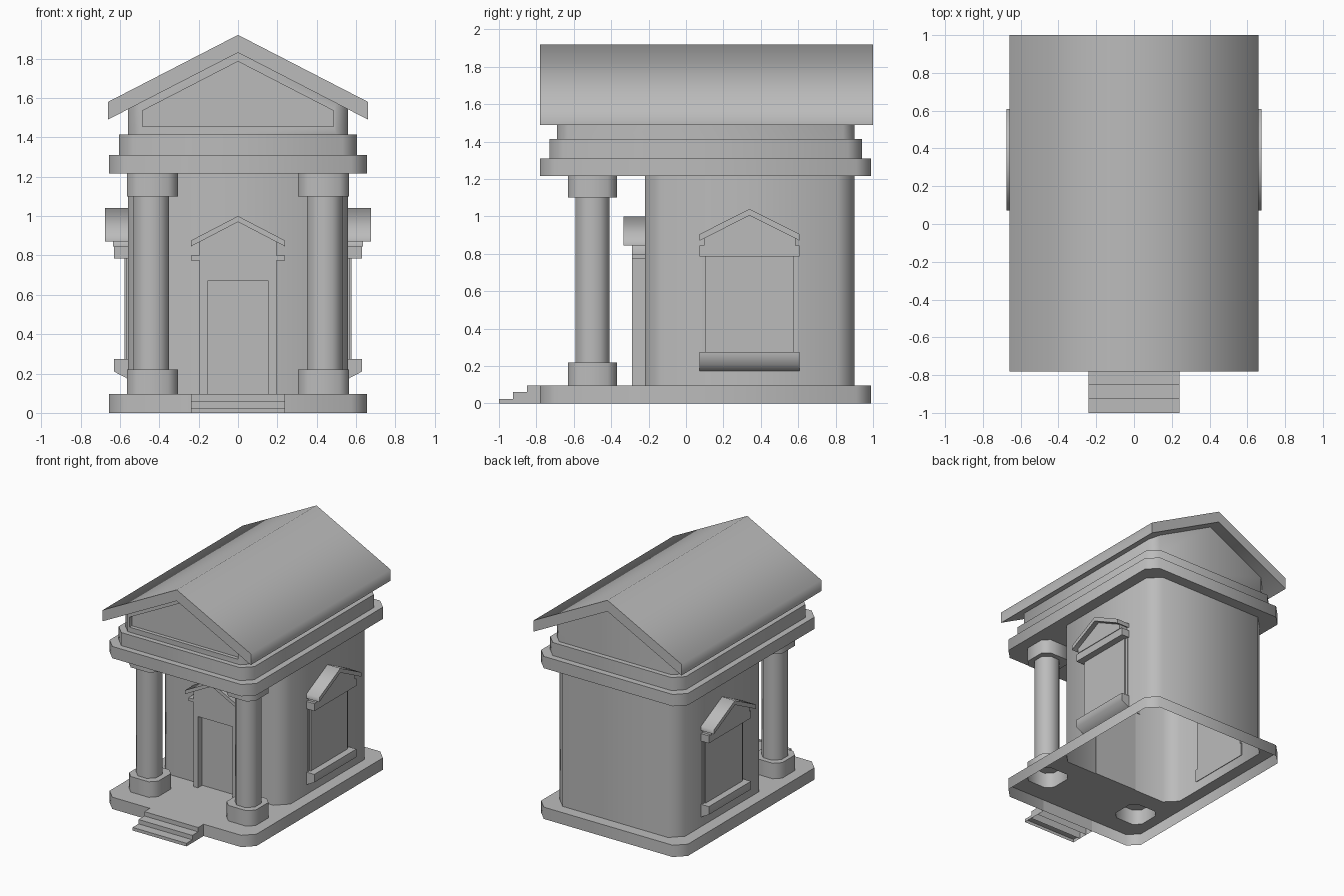
import bpy, bmesh, math
from mathutils import Matrix, Vector

if "Cube" in bpy.data.objects:
    bpy.data.objects.remove(bpy.data.objects["Cube"], do_unlink=True)

stone = bpy.data.materials.new("grey_stone")
stone.use_nodes = True
GREY = (0.5, 0.5, 0.5, 1)
stone.diffuse_color = GREY
stone.node_tree.nodes["Principled BSDF"].inputs["Base Color"].default_value = GREY

SLOPE = 0.515


def finish(name, bm, smooth=65):
    bmesh.ops.recalc_face_normals(bm, faces=bm.faces)
    mesh = bpy.data.meshes.new(name)
    bm.to_mesh(mesh)
    bm.free()
    mesh.materials.append(stone)
    mesh.shade_smooth()
    mesh.set_sharp_from_angle(angle=math.radians(smooth))
    ob = bpy.data.objects.new(name, mesh)
    bpy.context.collection.objects.link(ob)
    return ob


def octo(x0, x1, y0, y1, c):
    """Rectangle with chamfered corners, counter-clockwise."""
    return [(x0 + c, y0), (x1 - c, y0), (x1, y0 + c), (x1, y1 - c),
            (x1 - c, y1), (x0 + c, y1), (x0, y1 - c), (x0, y0 + c)]


def skin(bm, low, high, bottom=True, top=True):
    a = [bm.verts.new(p) for p in low]
    b = [bm.verts.new(p) for p in high]
    for i in range(len(a)):
        j = (i + 1) % len(a)
        bm.faces.new((a[i], a[j], b[j], b[i]))
    if bottom:
        bm.faces.new(a[::-1])
    if top:
        bm.faces.new(b)


def slab(name, outline, z0, z1, bottom=True, top=True):
    bm = bmesh.new()
    skin(bm, [(x, y, z0) for x, y in outline], [(x, y, z1) for x, y in outline], bottom, top)
    return finish(name, bm)


def sweep(name, profile, y0, y1, turn=None, smooth=65):
    """Extrude an (x, z) profile along y, then optionally place it by a matrix."""
    bm = bmesh.new()
    skin(bm, [(x, y0, z) for x, z in profile], [(x, y1, z) for x, z in profile])
    if turn:
        bm.transform(turn)
    return finish(name, bm, smooth)


def box(name, half, z0, z1, y0, y1, turn=None):
    return sweep(name, [(-half, z0), (half, z0), (half, z1), (-half, z1)], y0, y1, turn)


def chevron(half, eave, apex, thick):
    return [(-half, eave - thick), (0, apex - thick), (half, eave - thick),
            (half, eave), (0, apex), (-half, eave)]


def pentagon(half, bottom, side, apex):
    return [(-half, bottom), (half, bottom), (half, side), (0, apex), (-half, side)]


# Hollow base: rim plus a top pierced where the hall and columns stand
base = octo(-0.655, 0.655, -0.78, 0.99, 0.08)
hall = octo(-0.56, 0.56, -0.22, 0.90, 0.09)
feet = [octo(s * 0.435 - 0.13, s * 0.435 + 0.13, -0.63, -0.37, 0.05) for s in (-1, 1)]
slab("base_rim", base, 0, 0.095, bottom=False, top=False)
bm = bmesh.new()
edges = []
for loop in [base, hall] + feet:
    vs = [bm.verts.new((x, y, 0.095)) for x, y in loop]
    edges += [bm.edges.new((vs[i - 1], vs[i])) for i in range(len(vs))]
bmesh.ops.triangle_fill(bm, edges=edges, use_beauty=True, normal=(0, 0, 1))
finish("base_floor", bm)

# Front steps, open underneath
bm = bmesh.new()
for i, y in enumerate((-1.0, -0.925, -0.85)):
    z0, z1 = (0, 0.025, 0.06, 0.095)[i:i + 2]
    back = (-0.925, -0.85, -0.78)[i]
    ring = [(-0.24, y), (0.24, y), (0.24, back), (-0.24, back)]
    skin(bm, [(px, py, 0) for px, py in ring], [(px, py, z1) for px, py in ring], bottom=False)
finish("front_steps", bm)

# Hall walls
slab("hall_walls", hall, 0.095, 1.215, bottom=False, top=False)

# Columns
for side, s, foot in (("right", -1, feet[0]), ("left", 1, feet[1])):
    slab(side + "_column_foot", foot, 0.095, 0.22, bottom=False)
    slab(side + "_column_shaft",
         octo(s * 0.44 - 0.09, s * 0.44 + 0.09, -0.59, -0.41, 0.05), 0.22, 1.10)
    slab(side + "_column_capital", foot, 1.10, 1.215)

# Stepped beam above the columns
slab("lower_beam", base, 1.215, 1.31)
slab("upper_beam", octo(-0.605, 0.605, -0.73, 0.94, 0.075), 1.31, 1.415)

# Gable block with a sunken front panel
ring = octo(-0.56, 0.56, -0.69, 0.90, 0.06)
ring.insert(5, (0, 0.90))
ring.insert(1, (0, -0.69))
bm = bmesh.new()
skin(bm, [(x, y, 1.415) for x, y in ring],
     [(x, y, 1.832 - SLOPE * abs(x)) for x, y in ring], top=False)
bm.normal_update()
front = [f for f in bm.faces if abs(f.normal.y) > 0.99 and f.calc_center_median().y < 0]
bmesh.ops.dissolve_faces(bm, faces=front)
front = [f for f in bm.faces if abs(f.normal.y) > 0.99 and f.calc_center_median().y < 0]
bmesh.ops.delete(bm, geom=front, context='FACES_ONLY')
rim = sorted((e for e in bm.edges if e.is_boundary and all(v.co.y < -0.68 for v in e.verts)),
             key=lambda e: e.calc_length())
panel = pentagon(0.485, 1.455, 1.535, 1.785)
border = pentagon(0.50, 1.415, 1.832 - SLOPE * 0.50, 1.832)
rings = [[bm.verts.new((x, y, z)) for x, z in shape]
         for shape, y in ((border, -0.69), (panel, -0.69), (panel, -0.66))]
for a, b in zip(rings, rings[1:]):
    for i in range(5):
        bm.faces.new((a[i - 1], a[i], b[i], b[i - 1]))
bm.faces.new(rings[-1])
bmesh.ops.remove_doubles(bm, verts=bm.verts, dist=0.0005)
finish("gable_block", bm)

# Main roof
sweep("main_roof", chevron(0.66, 1.58, 1.92, 0.09), -0.78, 1.0)

# Doorway: jambs, lintel, recessed leaf, ledge and small pediment
for side, s in (("right", -1), ("left", 1)):
    box(side + "_door_jamb", 0.02, 0.095, 0.67, -0.29, -0.215, Matrix.Translation((s * 0.175, 0, 0)))
box("door_lintel", 0.195, 0.67, 0.775, -0.29, -0.215)
box("door_leaf", 0.155, 0.095, 0.67, -0.235, -0.215)
box("door_ledge", 0.24, 0.775, 0.80, -0.29, -0.215)
sweep("door_pediment", pentagon(0.195, 0.80, 0.87, 0.972), -0.29, -0.215)
sweep("door_roof", chevron(0.24, 0.875, 1.0, 0.03), -0.335, -0.215)

# Side windows, modelled facing -y and turned onto each wall
for side, s in (("right", -1), ("left", 1)):
    turn = Matrix.Translation((0, 0.34, 0)) @ Matrix.Rotation(s * math.pi / 2, 4, 'Z')
    wall = -0.55
    box(side + "_window_frame", 0.255, 0.27, 0.785, -0.566, wall, turn)
    box(side + "_window_panel", 0.235, 0.27, 0.785, -0.576, wall, turn)
    box(side + "_window_ledge", 0.268, 0.785, 0.845, -0.63, wall, turn)
    sweep(side + "_window_pediment", pentagon(0.245, 0.845, 0.89, 1.01), -0.635, wall, turn)
    sweep(side + "_window_roof", chevron(0.268, 0.905, 1.04, 0.035), -0.675, wall, turn)
    sill = turn @ Matrix.Rotation(-math.pi / 2, 4, 'Z')
    sweep(side + "_window_sill", [(0.55, 0.275), (0.63, 0.275), (0.63, 0.21), (0.55, 0.168)],
          -0.268, 0.268, turn @ Matrix.Rotation(-math.pi / 2, 4, 'Z'))
